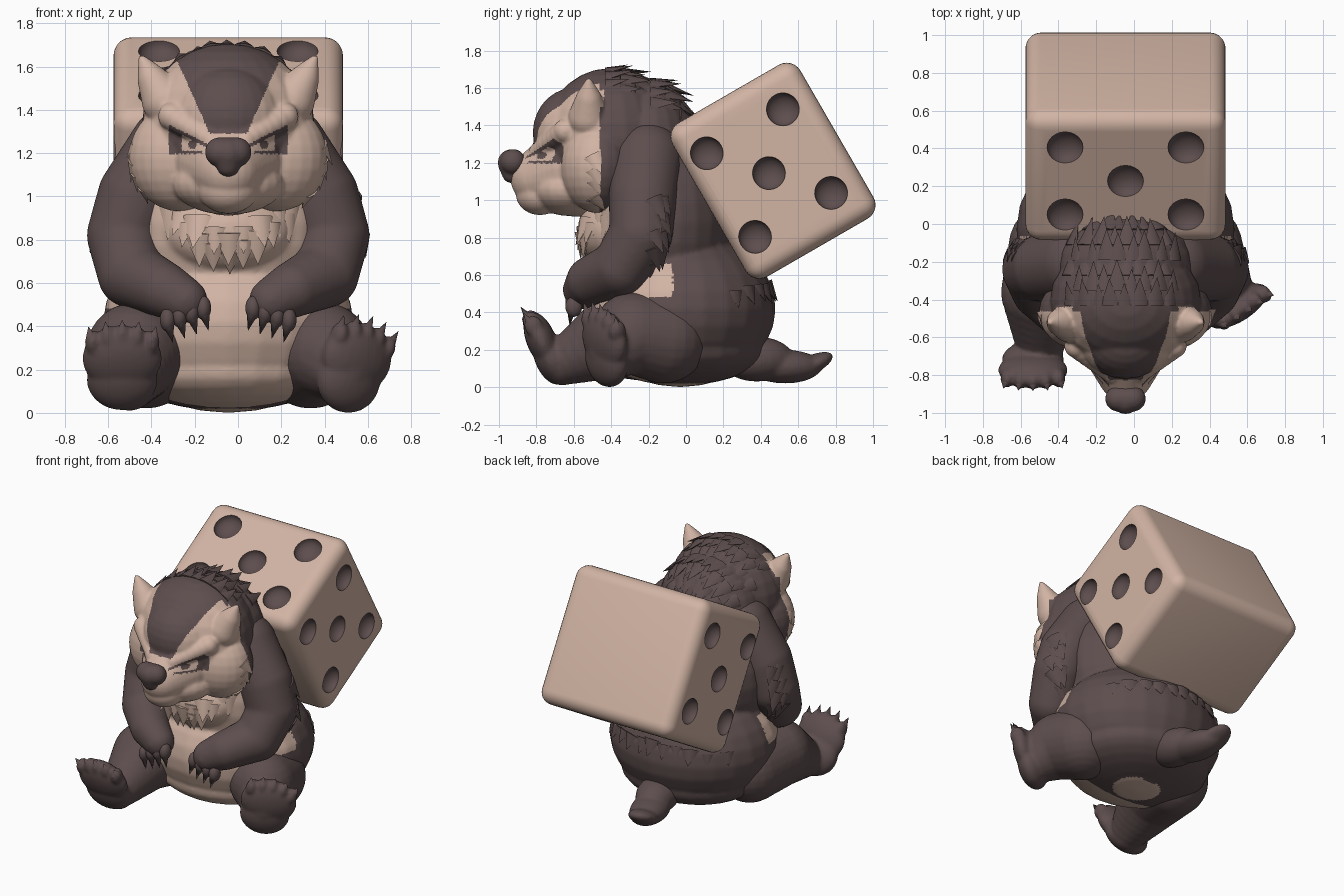
import bpy, bmesh, math, random
from mathutils import Vector, Matrix

if "Cube" in bpy.data.objects:
    bpy.data.objects.remove(bpy.data.objects["Cube"])

random.seed(4)
CX = -0.045  # the animal and the die share this mid-plane


def material(name, rgb):
    m = bpy.data.materials.new(name)
    m.diffuse_color = (*rgb, 1)
    m.use_nodes = True
    m.node_tree.nodes["Principled BSDF"].inputs["Base Color"].default_value = m.diffuse_color
    return m


MATS = [material("warm tan", (0.64, 0.455, 0.37)), material("dark brown", (0.112, 0.076, 0.076))]
TAN, DARK = 0, 1

# One unit sphere that every ball is copied from
bm = bmesh.new()
bmesh.ops.create_uvsphere(bm, u_segments=24, v_segments=14, radius=1)
SPHERE = bpy.data.meshes.new("unit_ball")
bm.to_mesh(SPHERE)
bm.free()


def new_object(name, bm):
    me = bpy.data.meshes.new(name)
    bm.to_mesh(me)
    bm.free()
    ob = bpy.data.objects.new(name, me)
    bpy.context.collection.objects.link(ob)
    ob.location.x = CX
    return ob


def bake(ob):
    dg = bpy.context.evaluated_depsgraph_get()
    me = bpy.data.meshes.new_from_object(ob.evaluated_get(dg))
    ob.modifiers.clear()
    ob.data = me


def paint(ob, rule, angle=60):
    me = ob.data
    me.materials.clear()
    for m in MATS:
        me.materials.append(m)
    for p in me.polygons:
        p.material_index = rule(p)
    me.shade_smooth()
    me.set_sharp_from_angle(angle=math.radians(angle))


def ball(bm, c, r, rot=Matrix()):
    me = SPHERE.copy()
    me.transform(Matrix.Translation(c) @ rot.to_4x4() @ Matrix.Diagonal((*r, 1)))
    bm.from_mesh(me)
    bpy.data.meshes.remove(me)


def limb(bm, pts, steps=6):
    # overlapping balls along a path of (x, y, z, radius)
    for a, b in zip(pts, pts[1:]):
        for i in range(steps + 1):
            q = Vector(a).lerp(Vector(b), i / steps)
            ball(bm, q.xyz, (q.w,) * 3)


def blob(name, bm, rule, voxel=0.014, smooth=8):
    # fuse the overlapping pieces into one soft skin
    ob = new_object(name, bm)
    rm = ob.modifiers.new("fuse", 'REMESH')
    rm.mode, rm.voxel_size = 'VOXEL', voxel
    sm = ob.modifiers.new("soften", 'SMOOTH')
    sm.factor, sm.iterations = 0.5, smooth
    bake(ob)
    for v in ob.data.vertices:
        v.co.z = max(v.co.z, 0.0)
    paint(ob, rule)
    return ob


def spike(bm, p, d, n, length, width, flat=0.4):
    z = Vector(d).normalized()
    x = Vector(n).cross(z).normalized()
    y = z.cross(x)
    m = Matrix((x * width, y * width * flat, z * length)).transposed().to_4x4()
    m = Matrix.Translation(p) @ m @ Matrix.Translation((0, 0, 0.5))
    bmesh.ops.create_cone(bm, cap_ends=True, segments=8, radius1=1, radius2=0, depth=1, matrix=m)


def fur(name, ob, rays, flow, length, width, mat, lift=0.2):
    # tufts sitting on a surface, combed along the flow direction
    bm = bmesh.new()
    for o, d in rays:
        o = Vector(o) + Vector((random.uniform(-0.012, 0.012), 0, random.uniform(-0.012, 0.012)))
        hit, p, n, _ = ob.ray_cast(o, Vector(d))
        if hit:
            f = Vector(flow)
            f = (f - n * f.dot(n)).normalized() + n * lift
            k = random.uniform(0.8, 1.2)
            spike(bm, p - n * 0.01, f, n, length * k, width * k)
    paint(new_object(name, bm), lambda q: mat, 50)


# Torso: belly, broad seat, chest, neck and bib bulge
bm = bmesh.new()
ball(bm, (0, -0.03, 0.42), (0.58, 0.51, 0.42))
ball(bm, (0, -0.03, 0.2), (0.5, 0.45, 0.19))
ball(bm, (0, -0.13, 0.88), (0.49, 0.38, 0.5))
ball(bm, (0, -0.14, 1.15), (0.4, 0.3, 0.34))
ball(bm, (0, -0.38, 0.84), (0.3, 0.2, 0.2))


def torso_rule(p):
    x, y, z = p.center
    if z < 0.06:
        return TAN if y < 0.1 and abs(x) < 0.33 and (z < 0.02 or y < -0.2) else DARK
    if 0.48 < z < 0.66:
        return TAN if y < -0.07 else DARK
    return TAN if y < (-0.38 if z > 0.9 else -0.2) else DARK


torso = blob("torso", bm, torso_rule)

# Head: skull, forehead, nape, cheeks, jaw, snout, brows and ears in one skin
bm = bmesh.new()
ball(bm, (0, -0.41, 1.33), (0.40, 0.35, 0.375))
ball(bm, (0, -0.6, 1.36), (0.25, 0.22, 0.24))
ball(bm, (0, -0.22, 1.27), (0.37, 0.28, 0.38))
limb(bm, [(0, -0.79, 1.12, 0.15), (0, -0.58, 1.17, 0.26)])
ball(bm, (0, -0.78, 1.03), (0.14, 0.13, 0.11))
ball(bm, (0, -0.62, 1.06), (0.26, 0.22, 0.145))
for s in (-1, 1):
    ball(bm, (s * 0.22, -0.47, 1.18), (0.24, 0.2, 0.25))
    limb(bm, [(s * 0.08, -0.79, 1.26, 0.05), (s * 0.26, -0.645, 1.37, 0.065)])
    limb(bm, [(s * 0.29, -0.52, 1.44, 0.11), (s * 0.35, -0.52, 1.54, 0.07), (s * 0.4, -0.52, 1.64, 0.016)], 8)


def head_rule(p):
    x, y, z = p.center
    x = abs(x)
    if x > 0.28 and z > 1.5 and y < -0.44:
        return TAN                                   # ears
    if y > -0.46:
        return DARK                                  # nape
    if z > 1.29 and x < 0.085 + (z - 1.29) * 0.45:
        return DARK                                  # forehead stripe
    if y < -0.5 and 0.085 < x < 0.275:
        lid = 1.235 + 0.5 * (x - 0.08)
        if lid - 0.018 < z < lid or (x > 0.215 and 1.2 < z < lid):
            return DARK                              # slanted lid and eye patch
        if math.hypot(x - 0.165, z - 1.24) < 0.02 or (1.197 < z < 1.21 and x > 0.12):
            return DARK                              # pupil and lower lid
    return TAN


head = blob("head", bm, head_rule, 0.009, 9)

# Nose: wide on top, narrow below
bm = bmesh.new()
limb(bm, [(-0.04, -0.925, 1.205, 0.068), (0.04, -0.925, 1.205, 0.068)])
limb(bm, [(0, -0.935, 1.2, 0.072), (0, -0.93, 1.145, 0.055)])
blob("nose", bm, lambda p: DARK, 0.01, 4)

# Arms with clawed paws
for s, side in ((-1, "left"), (1, "right")):
    bm = bmesh.new()
    limb(bm, [(s * 0.26, -0.21, 1.22, 0.2), (s * 0.42, -0.23, 1.0, 0.185), (s * 0.485, -0.24, 0.82, 0.17),
              (s * 0.45, -0.35, 0.64, 0.155), (s * 0.3, -0.51, 0.57, 0.13), (s * 0.2, -0.555, 0.52, 0.105)])
    arm = blob(side + "_arm", bm, lambda p: DARK)
    bm = bmesh.new()
    for i in range(4):
        p = Vector((s * (0.115 + 0.055 * i), -0.6, 0.485 - 0.018 * i))
        ball(bm, p, (0.036, 0.045, 0.055))
        spike(bm, p + Vector((0, -0.012, -0.01)), (-s * 0.25, -0.1, -1), (0, -1, 0), 0.1, 0.032, 0.8)
    paint(new_object(side + "_paw_claws", bm), lambda p: DARK)
    rays = [((s * 2, y, z), (-s, 0, 0)) for z in (0.66, 0.75, 0.84, 0.93, 1.02) for y in (-0.17, -0.12)]
    fur(side + "_arm_fur", arm, rays, (0, 0.4, -1), 0.13, 0.05, DARK, 0.12)

# Legs: left foot points forward, right foot turned outwards
rad = math.radians
LEGS = {
    "left": ([(-0.38, -0.12, 0.26, 0.24), (-0.43, -0.36, 0.28, 0.23), (-0.455, -0.66, 0.13, 0.12)],
             (-0.49, -0.755, 0.205), Matrix.Rotation(rad(22), 3, 'X')),
    "right": ([(0.38, -0.12, 0.26, 0.24), (0.44, -0.28, 0.29, 0.22), (0.53, -0.38, 0.2, 0.15)],
              (0.58, -0.435, 0.205), Matrix.Rotation(rad(32), 3, 'Z') @ Matrix.Rotation(rad(8), 3, 'X')
              @ Matrix.Rotation(rad(14), 3, 'Y')),
}
for side, (path, c, rot) in LEGS.items():
    c = Vector(c)
    bm = bmesh.new()
    limb(bm, path)
    ball(bm, c + rot @ Vector((0, 0, 0.05)), (0.185, 0.08, 0.16), rot)
    ball(bm, c + rot @ Vector((0, 0.015, -0.06)), (0.165, 0.09, 0.15), rot)
    for i in range(-2, 3):
        ball(bm, c + rot @ Vector((i * 0.068, -0.01, 0.165 - 0.008 * i * i)), (0.036, 0.05, 0.06), rot)
    blob(side + "_leg", bm, lambda p: DARK, 0.012, 5)
    bm = bmesh.new()
    for i in range(-2, 3):
        p = c + rot @ Vector((i * 0.07, -0.015, 0.175 - 0.008 * i * i))
        spike(bm, p, rot @ Vector((i * 0.1, -0.25, 1)), rot @ Vector((0, -1, 0)), 0.085, 0.032, 0.9)
    paint(new_object(side + "_toe_claws", bm), lambda p: DARK)

# Tail: flattened paddle lying behind
bm = bmesh.new()
tilt = Matrix.Rotation(rad(12), 3, 'Z')
ball(bm, (0, 0.38, 0.15), (0.14, 0.2, 0.12), tilt)
ball(bm, (-0.04, 0.53, 0.11), (0.125, 0.2, 0.09), tilt)
ball(bm, (-0.08, 0.66, 0.115), (0.1, 0.14, 0.05), tilt @ Matrix.Rotation(rad(25), 3, 'X'))
blob("tail", bm, lambda p: DARK, 0.012, 6)

# Fur: mane, chest bib, cheeks and back fringe
bpy.context.view_layer.update()
mane = [((x * 0.075 + (j % 2) * 0.037, -0.43 + j * 0.08, 3), (0, 0, -1)) for j in range(6) for x in range(-4, 4)]
fur("mane", head, mane, (0, 1, 0), 0.14, 0.05, DARK, 0.17)
bib = [((x * 0.07, -2, 0.75 + abs(x) * 0.04 + j * 0.08), (0, 1, 0)) for j in range(2) for x in range(-4, 5)]
fur("chest_bib", torso, bib, (0, 0, -1), 0.14, 0.065, TAN, 0.04)
for s, side in ((-1, "left"), (1, "right")):
    cheek = [((s * 2, -0.5, 1.02 + i * 0.075), (-s, 0, 0)) for i in range(4)]
    fur(side + "_cheek_fur", head, cheek, (0, 0.5, -1), 0.1, 0.045, TAN, 0.08)
fringe = [((x * 0.09, 2, 0.56 - abs(x) * 0.008), (0, -1, 0)) for x in range(-5, 6)]
fur("back_fringe", torso, fringe, (0, 0, -1), 0.1, 0.06, DARK, 0.1)

# Die: rounded box with five scooped pips on three faces
HALF = Vector((0.53, 0.395, 0.475))
bm = bmesh.new()
bmesh.ops.create_cube(bm, size=2, matrix=Matrix.Diagonal((*HALF, 1)))
bmesh.ops.bevel(bm, geom=bm.edges[:], offset=0.085, segments=6, profile=0.5, affect='EDGES')
die = new_object("die", bm)
pips = []
for u, v in ((0, 0), (-1, -1), (-1, 1), (1, -1), (1, 1)):
    pips.append((Vector((u * 0.32, v * 0.205, HALF.z)), Vector((0.095, 0.095, 0.065))))
    for s in (-1, 1):
        pips.append((Vector((s * HALF.x, -0.025 + u * 0.235, v * 0.258)), Vector((0.065, 0.088, 0.088))))
bm = bmesh.new()
for c, r in pips:
    ball(bm, c, r)
cutter = new_object("pip_cutter", bm)
cutter.hide_render = True
cut = die.modifiers.new("pips", 'BOOLEAN')
cut.operation, cut.object, cut.solver = 'DIFFERENCE', cutter, 'EXACT'
bake(die)
bpy.data.objects.remove(cutter)


def die_rule(p):
    co = [die.data.vertices[i].co for i in p.vertices]
    for c, r in pips:
        if all(sum(((q[k] - c[k]) / r[k]) ** 2 for k in range(3)) < 1.03 for q in co):
            return DARK
    return TAN


paint(die, die_rule, 35)
die.location = (CX, 0.465, 1.157)
die.rotation_euler.x = rad(30)
